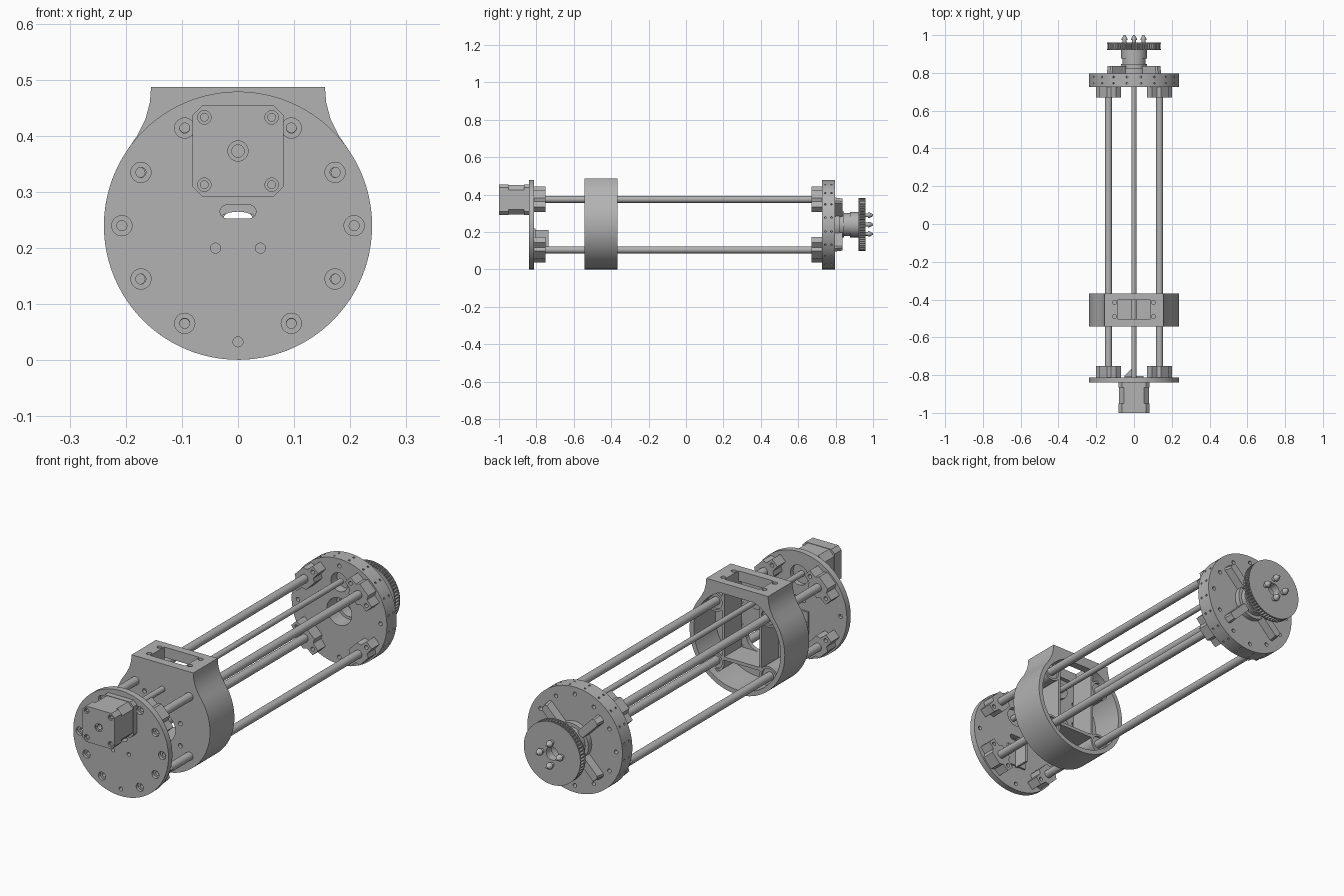
import bpy, bmesh
from math import sin, cos, pi, radians
from mathutils import Matrix, Vector

if "Cube" in bpy.data.objects:
    bpy.data.objects.remove(bpy.data.objects["Cube"])

grey = bpy.data.materials.new("machined grey")
grey.use_nodes = True
grey.diffuse_color = (0.45, 0.45, 0.45, 1)
grey.node_tree.nodes["Principled BSDF"].inputs["Base Color"].default_value = grey.diffuse_color
parts = []
MID = 0.24      # height of the main axis
ROD = 0.135     # rod offset from the main axis
SCREW_Z = 0.373


def circle(x, z, r, n=32):
    return [(x + r * cos(2 * pi * i / n), z + r * sin(2 * pi * i / n)) for i in range(n)]


def rect(x0, x1, z0, z1, c=0):
    """Rectangle, with chamfered corners when c is given."""
    if not c:
        return [(x0, z0), (x1, z0), (x1, z1), (x0, z1)]
    return [(x0 + c, z0), (x1 - c, z0), (x1, z0 + c), (x1, z1 - c),
            (x1 - c, z1), (x0 + c, z1), (x0, z1 - c), (x0, z0 + c)]


def turned(pts, angle, x=0, z=MID):
    """Rotate a profile about the origin and move it to x, z."""
    c, s = cos(angle), sin(angle)
    return [(x + c * u - s * v, z + s * u + c * v) for u, v in pts]


def make(name, *solids):
    """Each solid is (profile in x-z, y start, y end, optional matrix, optional end scale)."""
    bm = bmesh.new()
    for pts, y0, y1, *extra in solids:
        mat = extra[0] if extra and extra[0] else Matrix()
        end = extra[1] if len(extra) > 1 else 1
        mid = sum((Vector(p) for p in pts), Vector((0, 0))) / len(pts)
        a = [bm.verts.new(mat @ Vector((x, y0, z))) for x, z in pts]
        far = [mid + (Vector(p) - mid) * end for p in pts]
        b = [bm.verts.new(mat @ Vector((p.x, y1, p.y))) for p in far]
        bm.faces.new(a)
        bm.faces.new(b[::-1])
        for i in range(len(pts)):
            j = (i + 1) % len(pts)
            bm.faces.new((a[j], a[i], b[i], b[j]))
    bmesh.ops.recalc_face_normals(bm, faces=bm.faces)
    me = bpy.data.meshes.new(name)
    bm.to_mesh(me)
    bm.free()
    ob = bpy.data.objects.new(name, me)
    bpy.context.collection.objects.link(ob)
    me.materials.append(grey)
    parts.append(ob)
    return ob


def cut(ob, *solids):
    tool = make("cutter", *solids)
    parts.remove(tool)
    tool.hide_render = True
    mod = ob.modifiers.new("cut", 'BOOLEAN')
    mod.operation, mod.solver, mod.object = 'DIFFERENCE', 'EXACT', tool
    bpy.context.view_layer.objects.active = ob
    bpy.ops.object.modifier_apply(modifier=mod.name)
    bpy.data.objects.remove(tool)


def tube(name, x, z, outer, inner, y0, y1, n=48):
    ob = make(name, (circle(x, z, outer, n), y0, y1))
    cut(ob, (circle(x, z, inner, n), y0 - 0.01, y1 + 0.01))


corners = [(sx * ROD, MID + sz * ROD, sx, sz) for sx in (1, -1) for sz in (1, -1)]
bolts = [(sx * x, MID + z) for sx in (1, -1) for x, z in
         ((0.095, 0.174), (0.173, 0.095), (0.207, 0), (0.173, -0.095), (0.095, -0.174))]

# Front disc with counterbored bolts, slot and screw opening
disc = make("front_disc", (circle(0, MID, 0.239, 96), -0.84, -0.812))
slot = [(x + (0.02 if x > 0 else -0.02), z) for x, z in circle(0, 0.265, 0.012, 22)]
cut(disc, *[(circle(x, z, 0.018), -0.85, -0.826) for x, z in bolts])
cut(disc, *[(circle(x, z, 0.009, 16), -0.85, -0.8)
            for x, z in bolts + [(0.04, 0.2), (-0.04, 0.2), (0, 0.033)]],
    (slot, -0.85, -0.8), (circle(0, SCREW_Z, 0.045), -0.833, -0.8))

# Motor: two end caps around a narrower stack
HALF = 0.081


def motor_outline(chamfer, inset=0):
    h = HALF - inset
    return rect(-h, h, SCREW_Z - h, SCREW_Z + h, chamfer)


motor = make("motor_cap", (motor_outline(0.017), -1.0, -0.95))
holes = [(sx * 0.06, SCREW_Z + sz * 0.06) for sx in (1, -1) for sz in (1, -1)]
cut(motor, (circle(0, SCREW_Z, 0.018), -1.01, -0.994),
    *[(circle(x, z, 0.012, 24), -1.01, -0.992) for x, z in holes])
cut(motor, (circle(0, SCREW_Z, 0.011), -1.01, -0.97),
    *[(circle(x, z, 0.007, 16), -1.01, -0.97) for x, z in holes])
make("motor_stack", (motor_outline(0.026, 0.002), -0.95, -0.865))
make("motor_flange", (motor_outline(0.017), -0.865, -0.84))

# Guide rods and lead screw
for x, z, sx, sz in corners:
    make("guide_rod", (circle(x, z, 0.0185, 32), -0.812, 0.73))
make("lead_screw", (circle(0, SCREW_Z, 0.013, 24), -0.84, 0.74))

# Rod clamps, set across the corners on both end discs
clamp = [(-0.076, -0.019), (-0.04, -0.022), (-0.03, -0.04), (0.03, -0.04), (0.04, -0.022),
         (0.076, -0.019), (0.076, 0.019), (0.04, 0.022), (0.03, 0.04), (-0.03, 0.04),
         (-0.04, 0.022), (-0.076, 0.019)]
for x, z, sx, sz in corners:
    for y0, y1 in ((-0.812, -0.752), (0.67, 0.728)):
        ob = make("rod_clamp", (turned(clamp, -sx * sz * pi / 4, x, z), y0, y1))
        cut(ob, *[(circle(x + u, z - sx * sz * u, 0.009, 16), y0 - 0.01, y1 + 0.01)
                  for u in (0.04, -0.04)])

# Sensor bracket behind the front disc
make("sensor_bracket", (rect(-0.05, 0.05, 0.12, 0.22), -0.812, -0.804),
     (rect(-0.002, 0.008, 0.11, 0.21), -0.804, -0.735))
flat = Matrix(((1, 0, 0, 0), (0, 0, 1, -0.804), (0, 1, 0, 0), (0, 0, 0, 1)))
make("bracket_gusset", ([(-0.05, 0), (0, 0), (0, 0.05)], 0.165, 0.175, flat))

# Carriage: round shell with a flared flat top, open at the back
flare = [(0.18, 0.4), (0.165, 0.43), (0.157, 0.46), (0.155, 0.487)]
arc = [(0.239 * sin(radians(a)), MID + 0.239 * cos(radians(a))) for a in range(55, 306, 4)]
outline = arc + [(-x, z) for x, z in flare] + flare[::-1]
shell = make("carriage_shell", (outline, -0.542, -0.367))
cavity = [(x, min(z, 0.44)) for x, z in circle(0, MID, 0.218, 80)]
cut(shell, (cavity, -0.522, -0.3))
upright = Matrix.Rotation(pi / 2, 4, 'X')
cut(shell, (rect(-0.088, 0.088, 0.4, 0.52), -0.503, -0.403),
    (circle(0, 0.2, 0.065), -0.6, -0.5),
    *[(circle(sx * 0.09, MID + z, 0.01, 16), -0.6, -0.5)
      for sx in (1, -1) for z in (0.1, 0.0, -0.1)],
    *[(circle(0, 0, 0.011, 16), 0.455, 0.52, Matrix.Translation((sx * 0.103, y, 0)) @ upright)
      for sx in (1, -1) for y in (-0.415, -0.49)])
for x, z, sx, sz in corners:
    tube("bearing_boss", x, z, 0.046, 0.036, -0.525, -0.4, 40)
    tube("linear_bearing", x, z, 0.036, 0.0186, -0.524, -0.41, 32)
for sx in (1, -1):
    make("carriage_wall", (rect(sx * 0.088, sx * 0.1, 0.12, 0.445), -0.525, -0.4))
make("carriage_shelf", (rect(-0.09, 0.09, 0.12, 0.135), -0.525, -0.4))
make("screw_nut", (circle(0, SCREW_Z, 0.04), -0.525, -0.505))

# Rear disc with bolt holes on the face and around the rim
rear = make("rear_disc", (circle(0, MID, 0.239, 96), 0.726, 0.797))
cut(rear, (circle(0, MID, 0.062, 48), 0.7, 0.82), (circle(0, SCREW_Z, 0.042), 0.7, 0.77),
    *[(circle(x, z, 0.009, 16), 0.7, 0.82) for x, z in bolts + [(0, 0.033), (0, 0.447)]],
    *[(circle(0, 0, 0.005, 10), 0.225, 0.26, Matrix.Translation((0, y, MID))
       @ Matrix.Rotation(radians(a + 9), 4, 'Y') @ upright)
      for a in range(0, 360, 18) for y in (0.745, 0.778)])

# Hub support with four diagonal arms
tube("hub_base", 0, MID, 0.085, 0.05, 0.797, 0.822)
tube("hub_collar", 0, MID, 0.07, 0.05, 0.822, 0.846)
tube("hub_neck", 0, MID, 0.062, 0.045, 0.846, 0.876)
tube("hub_barrel", 0, MID, 0.068, 0.045, 0.876, 0.925)
for k in range(4):
    make("hub_arm", (turned(rect(0.065, 0.192, -0.02, 0.02, 0.008), pi / 4 + k * pi / 2),
                     0.797, 0.836, None, 0.9))

# Toothed pulley with four drive pins
TEETH = 60
rim = []
for i in range(TEETH * 4):
    r = 0.141 if i % 4 < 2 else 0.133
    a = 2 * pi * i / (TEETH * 4)
    rim.append((r * cos(a), MID + r * sin(a)))
pulley = make("pulley", (rim, 0.926, 0.957))
cut(pulley, (circle(0, MID, 0.03), 0.9, 0.98))
for y0, y1 in ((0.922, 0.927), (0.956, 0.96)):
    tube("pulley_cheek", 0, MID, 0.142, 0.03, y0, y1, 80)
for k in range(4):
    x, z = turned([(0.05, 0)], k * pi / 2)[0]
    make("drive_pin", (circle(x, z, 0.01, 20), 0.95, 0.974),
         (circle(x, z, 0.015, 20), 0.974, 0.981),
         (circle(x, z, 0.015, 20), 0.981, 1.0, None, 0.3))

# Smooth round faces, keep hard edges
bpy.ops.object.select_all(action='DESELECT')
for ob in parts:
    ob.select_set(True)
bpy.context.view_layer.objects.active = parts[0]
bpy.ops.object.shade_smooth_by_angle(angle=radians(25))
